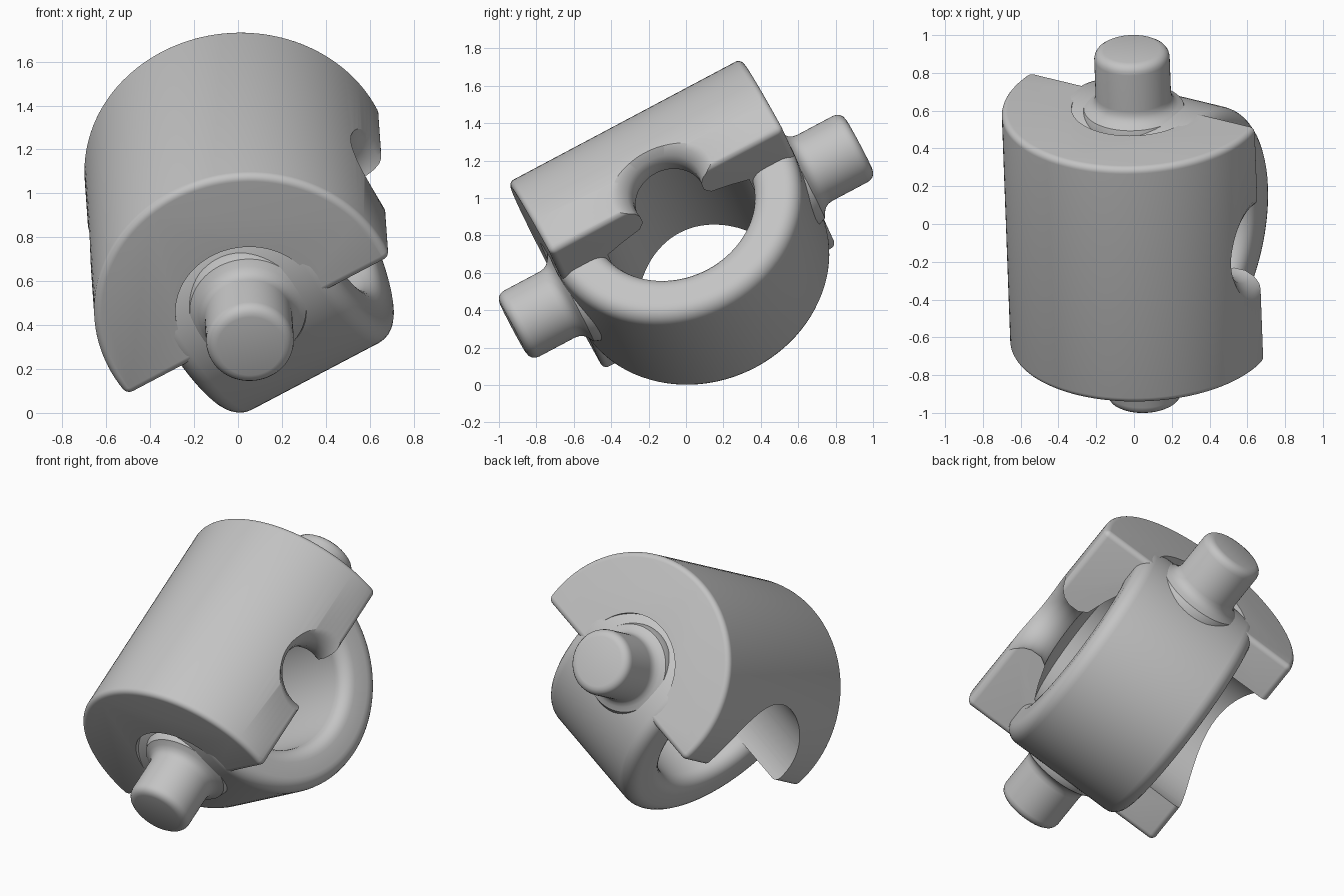
import bpy, bmesh, math
from mathutils import Matrix, Vector

old = bpy.data.objects.get("Cube")
if old:
    bpy.data.objects.remove(old)

# Single grey material
grey = bpy.data.materials.new("plain_grey")
grey.use_nodes = True
grey.diffuse_color = (0.55, 0.55, 0.55, 1)
grey.node_tree.nodes["Principled BSDF"].inputs["Base Color"].default_value = (0.55, 0.55, 0.55, 1)

# Local frame: x = ring axis, y = shaft axis, z = dome direction
shaft = Vector((-0.033, 0.883, 0.469)).normalized()
side = Vector((1, 0, 0))
side = (side - shaft * side.dot(shaft)).normalized()
rise = side.cross(shaft)
roll = math.radians(30)
ring_axis = side * math.cos(roll) + rise * math.sin(roll)
dome = rise * math.cos(roll) - side * math.sin(roll)
FRAME = Matrix((ring_axis, shaft, dome)).transposed().to_4x4()
FRAME.translation = (0.022, 0, 0.795)


def finish(name, bm):
    bmesh.ops.recalc_face_normals(bm, faces=bm.faces)
    mesh = bpy.data.meshes.new(name)
    bm.to_mesh(mesh)
    bm.free()
    ob = bpy.data.objects.new(name, mesh)
    bpy.context.collection.objects.link(ob)
    mesh.materials.append(grey)
    ob.matrix_world = FRAME
    return ob


def smooth(ob):
    bpy.ops.object.select_all(action='DESELECT')
    ob.select_set(True)
    bpy.context.view_layer.objects.active = ob
    bpy.ops.object.shade_smooth_by_angle(angle=math.radians(32))


def revolve(name, points, axis, closed=False, steps=96, lift=0, top=None):
    """Spin (radius, distance) points around the local x or y axis; top trims the result flat."""
    bm = bmesh.new()

    def place(r, d):
        return (d, r, 0) if axis == 'X' else (r, d, 0)
    verts = [bm.verts.new(place(r, d)) for r, d in points]
    edges = [bm.edges.new(p) for p in zip(verts, verts[1:])]
    if closed:
        edges.append(bm.edges.new((verts[-1], verts[0])))
    spin_axis = (1, 0, 0) if axis == 'X' else (0, 1, 0)
    bmesh.ops.spin(bm, geom=verts + edges, cent=(0, 0, 0), axis=spin_axis,
                   angle=math.tau, steps=steps)
    bmesh.ops.remove_doubles(bm, verts=bm.verts, dist=0.0005)
    bmesh.ops.translate(bm, verts=bm.verts, vec=(0, 0, lift))
    if top is not None:
        bmesh.ops.bisect_plane(bm, geom=bm.verts[:] + bm.edges[:] + bm.faces[:],
                               plane_co=(0, 0, top), plane_no=(0, 0, 1), clear_outer=True)
        bmesh.ops.holes_fill(bm, edges=[e for e in bm.edges if e.is_boundary], sides=0)
    return finish(name, bm)


def cut(target, cutter):
    mod = target.modifiers.new("cut", 'BOOLEAN')
    mod.operation = 'DIFFERENCE'
    mod.solver = 'EXACT'
    mod.object = cutter
    bpy.ops.object.select_all(action='DESELECT')
    bpy.context.view_layer.objects.active = target
    target.select_set(True)
    bpy.context.view_layer.update()
    bpy.ops.object.modifier_apply(modifier=mod.name)
    bpy.data.objects.remove(cutter)


# Domed body: part cylinder along the shaft, with rounded rims
R, HALF, FLAT = 0.70, 0.705, -0.10
start = math.asin(FLAT / R)
bm = bmesh.new()
N = 72
arc = [start + (math.pi - 2 * start) * i / N for i in range(N + 1)]
face = bm.faces.new([bm.verts.new((R * math.cos(a), -HALF, R * math.sin(a))) for a in arc])
res = bmesh.ops.extrude_face_region(bm, geom=[face])
moved = [g for g in res["geom"] if isinstance(g, bmesh.types.BMVert)]
bmesh.ops.translate(bm, verts=moved, vec=(0, 2 * HALF, 0))
bmesh.ops.recalc_face_normals(bm, faces=bm.faces)
sharp = [e for e in bm.edges if e.calc_face_angle(0) > 0.8]
bmesh.ops.bevel(bm, geom=sharp, offset=0.085, segments=6, profile=0.5,
                affect='EDGES', clamp_overlap=True)
body = finish("domed_body", bm)

# Flared opening through the body, narrow on one side and wide on the other
opening = [(0, 0.9), (0.36, 0.9), (0.31, 0.71), (0.25, 0.68), (0.21, 0.64), (0.19, 0.59),
           (0.19, 0.52), (0.22, 0.47), (0.34, 0.43), (0.43, 0.39), (0.44, -0.9), (0, -0.9)]
cut(body, revolve("opening_cutter", opening, 'X', lift=-0.06))

# Round recess in each end face, around the shaft
for s in (-1, 1):
    recess = [(0, 0.56 * s), (0.33, 0.56 * s), (0.33, 0.9 * s), (0, 0.9 * s)]
    cut(body, revolve("recess_cutter", recess, 'Y'))
smooth(body)

# Ring with a rounded rectangular section, its upper part hidden in the body
INNER, OUTER, WIDE, ROUND = 0.45, 0.71, 0.42, 0.085
section = []
corners = [(OUTER - ROUND, WIDE - ROUND), (INNER + ROUND, WIDE - ROUND),
           (INNER + ROUND, ROUND - WIDE), (OUTER - ROUND, ROUND - WIDE)]
for k, (r, d) in enumerate(corners):
    for i in range(7):
        a = math.pi / 2 * (k + i / 6)
        section.append((r + ROUND * math.cos(a), d + ROUND * math.sin(a)))
smooth(revolve("swivel_ring", section, 'X', closed=True, top=0.34))

# Shaft stubs with rounded tips and a fillet at the root
stub = [(0, 1.048), (0.15, 1.048), (0.17, 1.043), (0.186, 1.032), (0.196, 1.016),
        (0.2, 0.996), (0.2, 0.78), (0.204, 0.755), (0.216, 0.733), (0.236, 0.716),
        (0.265, 0.70), (0.28, 0.66), (0.28, 0.6), (0, 0.6)]
for name, s in (("front_shaft", -1), ("back_shaft", 1)):
    smooth(revolve(name, [(r, d * s) for r, d in stub], 'Y', steps=64))
